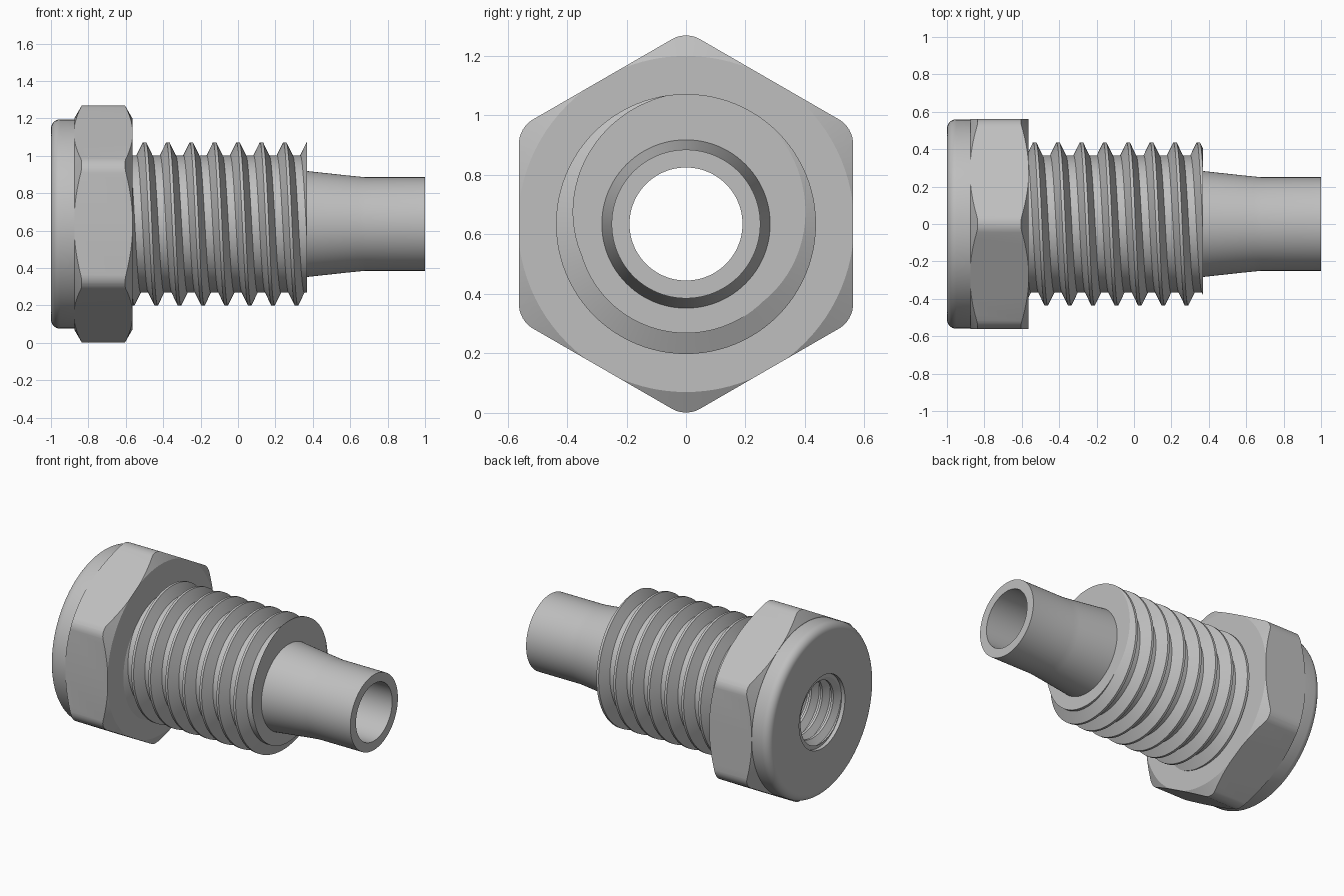
import bpy, bmesh
from math import pi, sin, cos, radians
from mathutils import Vector

AXIS_Z = 0.635      # height of the long axis
SEG = 96            # steps round the axis

cube = bpy.data.objects.get("Cube")
if cube:
    bpy.data.objects.remove(cube, do_unlink=True)

steel = bpy.data.materials.new("grey_steel")
steel.use_nodes = True
GREY = (0.52, 0.52, 0.52, 1)
steel.diffuse_color = GREY
steel.node_tree.nodes["Principled BSDF"].inputs["Base Color"].default_value = GREY


def around(x, r, a):
    """Point at radius r and angle a around the long axis."""
    return Vector((x, -r * sin(a), r * cos(a)))


def finish(name, bm):
    mesh = bpy.data.meshes.new(name)
    bm.to_mesh(mesh)
    bm.free()
    mesh.materials.append(steel)
    obj = bpy.data.objects.new(name, mesh)
    obj.location.z = AXIS_Z
    bpy.context.collection.objects.link(obj)
    return obj


def activate(obj):
    bpy.ops.object.select_all(action='DESELECT')
    obj.select_set(True)
    bpy.context.view_layer.objects.active = obj


def smooth(obj):
    activate(obj)
    bpy.ops.object.shade_smooth_by_angle(angle=radians(25))


def lathe(name, profile):
    """Turn a closed (x, radius) outline around the long axis."""
    bm = bmesh.new()
    rings = [[bm.verts.new(around(x, r, 2 * pi * j / SEG)) for x, r in profile]
             for j in range(SEG)]
    n = len(profile)
    for j in range(SEG):
        a, b = rings[j], rings[(j + 1) % SEG]
        for i in range(n):
            k = (i + 1) % n
            bm.faces.new((a[i], b[i], b[k], a[k]))
    bmesh.ops.recalc_face_normals(bm, faces=bm.faces)
    return finish(name, bm)


def thread(name, x0, x1, pitch, section, cap_radius, outward):
    """Helical surface cut square at both ends, with flat rings to cap_radius."""
    bm = bmesh.new()
    first = int(x0 / pitch) - 3
    turns = int((x1 - x0) / pitch) + 6
    rows = [(pitch * (first + t) + u, r) for t in range(turns) for u, r in section]
    cols = [[bm.verts.new(around(x + pitch * j / SEG, r, 2 * pi * j / SEG))
             for x, r in rows] for j in range(SEG)]
    n = len(section)
    for j in range(SEG):
        a = cols[j]
        # the last column meets the first one a full turn further on
        b = cols[j + 1] if j < SEG - 1 else cols[0][n:]
        for i in range(len(b) - 1):
            bm.faces.new((a[i], b[i], b[i + 1], a[i + 1]))
    for x, side in ((x0, -1), (x1, 1)):
        bmesh.ops.bisect_plane(bm, geom=bm.verts[:] + bm.edges[:] + bm.faces[:],
                               plane_co=(x, 0, 0), plane_no=(side, 0, 0),
                               clear_outer=True)
    rim = [e for e in bm.edges if e.is_boundary]
    new = bmesh.ops.extrude_edge_only(bm, edges=rim)["geom"]
    for v in new:
        if isinstance(v, bmesh.types.BMVert):
            radial = Vector((0, v.co.y, v.co.z)).normalized() * cap_radius
            v.co = (v.co.x, radial.y, radial.z)
    bmesh.ops.recalc_face_normals(bm, faces=bm.faces)
    facing = 0
    for f in bm.faces:
        c = f.calc_center_median()
        facing += f.calc_area() * f.normal.dot(Vector((0, c.y, c.z)))
    if (facing > 0) != outward:
        bmesh.ops.reverse_faces(bm, faces=bm.faces)
    obj = finish(name, bm)
    smooth(obj)


# Round collar behind the hexagon, with a rolled outer rim
rim = [(-0.95 - 0.05 * cos(t), 0.51 + 0.05 * sin(t))
       for t in (pi / 2 * i / 8 for i in range(9))]
smooth(lathe("collar", [(-1, 0.24)] + rim + [(-0.86, 0.56), (-0.86, 0.24)]))

# Hexagon head: chamfered turned blank trimmed by a round-cornered prism
head = lathe("hex_head", [(-0.875, 0.24), (-0.875, 0.565), (-0.82, 0.661),
                          (-0.62, 0.661), (-0.565, 0.565), (-0.565, 0.24)])
bm = bmesh.new()
ends = [[bm.verts.new(around(x, 0.5615 / cos(pi / 6), pi / 3 * k)) for k in range(6)]
        for x in (-1.1, -0.4)]
bm.faces.new(ends[0])
bm.faces.new(ends[1])
for k in range(6):
    m = (k + 1) % 6
    bm.faces.new((ends[0][k], ends[0][m], ends[1][m], ends[1][k]))
corners = [e for e in bm.edges if abs(e.verts[0].co.x - e.verts[1].co.x) > 0.1]
bmesh.ops.bevel(bm, geom=corners, offset=0.05, segments=6, profile=0.5,
                affect='EDGES')
bmesh.ops.recalc_face_normals(bm, faces=bm.faces)
prism = finish("hex_trimmer", bm)
prism.hide_render = True
cut = head.modifiers.new("hex_trim", 'BOOLEAN')
cut.operation = 'INTERSECT'
cut.solver = 'EXACT'
cut.object = prism
activate(head)
bpy.ops.object.modifier_apply(modifier=cut.name)
bpy.data.objects.remove(prism, do_unlink=True)
smooth(head)

# Outer screw thread
thread("outer_thread", -0.57, 0.37, 0.125,
       [(-0.008, 0.437), (0.008, 0.437), (0.042, 0.367), (0.083, 0.367)],
       0.25, True)

# Screw thread inside the collar end of the bore
thread("bore_thread", -0.975, -0.1, 0.08,
       [(-0.008, 0.192), (0.008, 0.192), (0.034, 0.235), (0.046, 0.235)],
       0.245, False)

# Tapered outlet tube with its smooth bore
smooth(lathe("outlet_tube", [(-0.11, 0.19), (-0.11, 0.27), (0.34, 0.286),
                             (0.37, 0.283), (0.6, 0.258), (0.64, 0.254),
                             (0.68, 0.25), (1, 0.25), (1, 0.19)]))
